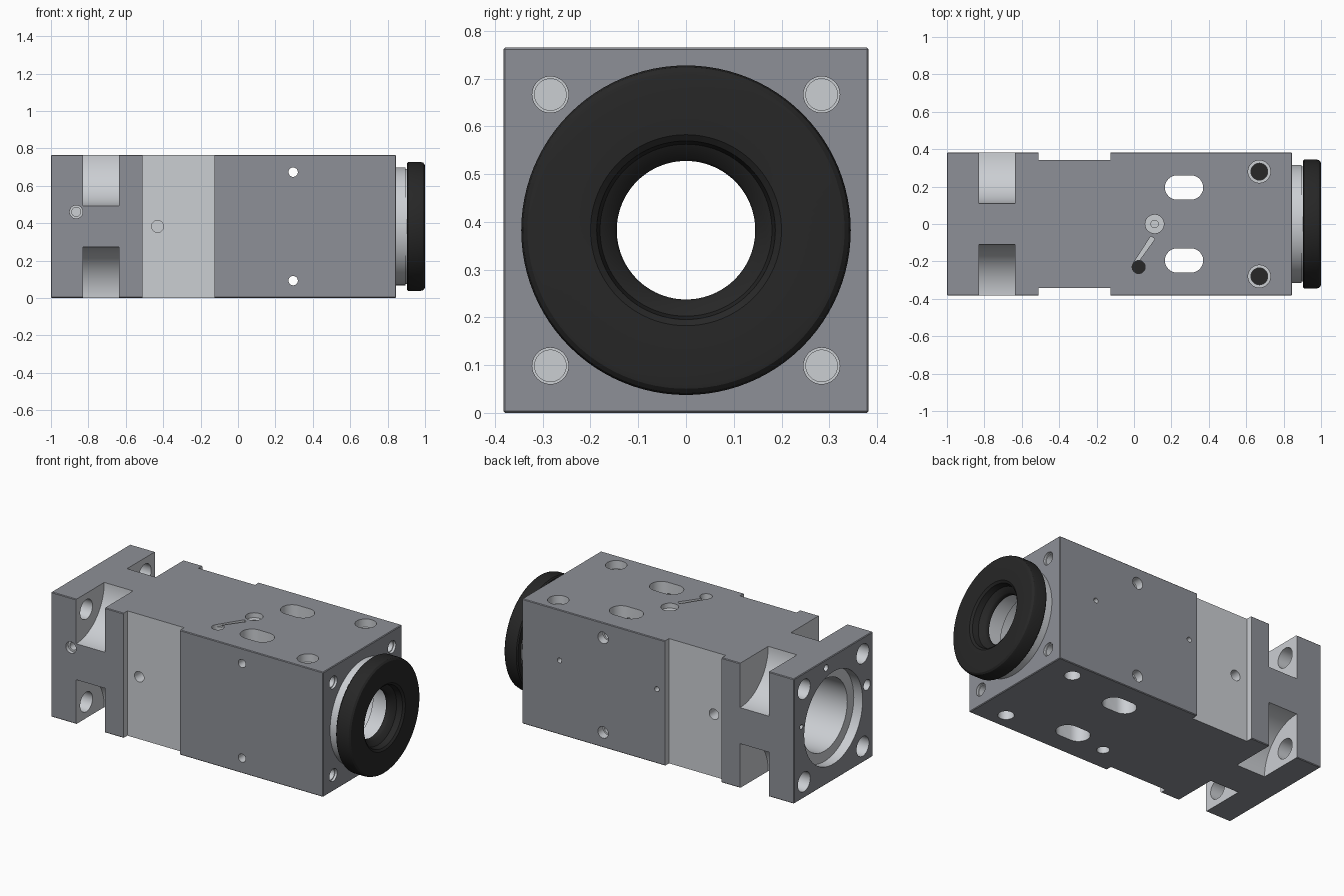
import bpy, bmesh
from math import radians, cos, sin, pi
from mathutils import Matrix, Vector

if "Cube" in bpy.data.objects:
    bpy.data.objects.remove(bpy.data.objects["Cube"])

H, CZ = 0.3825, 0.3825          # half width, axis height


def material(name, c):
    m = bpy.data.materials.new(name)
    m.diffuse_color = (*c, 1)
    m.use_nodes = True
    m.node_tree.nodes["Principled BSDF"].inputs["Base Color"].default_value = m.diffuse_color
    return m


DARK = material("dark_metal", (0.27, 0.28, 0.31))
LIGHT = material("light_metal", (0.6, 0.62, 0.65))
BLACK = material("black_rubber", (0.02, 0.02, 0.02))


def finish(name, bm, mat):
    bmesh.ops.recalc_face_normals(bm, faces=bm.faces)
    me = bpy.data.meshes.new(name)
    bm.to_mesh(me)
    bm.free()
    me.materials.append(mat)
    ob = bpy.data.objects.new(name, me)
    bpy.context.collection.objects.link(ob)
    return ob


def box(name, lo, hi, mat=LIGHT):
    bm = bmesh.new()
    bmesh.ops.create_cube(bm, size=1)
    lo, hi = Vector(lo), Vector(hi)
    for v in bm.verts:
        v.co = (lo + hi) / 2 + v.co * (hi - lo)
    return finish(name, bm, mat)


def rod(name, a, b, r, mat=LIGHT, n=40):
    """Cylinder from point a to point b."""
    a, b = Vector(a), Vector(b)
    bm = bmesh.new()
    rot = Vector((0, 0, 1)).rotation_difference(b - a).to_matrix().to_4x4()
    bmesh.ops.create_cone(bm, cap_ends=True, segments=n, radius1=r, radius2=r,
                          depth=(b - a).length, matrix=Matrix.Translation((a + b) / 2) @ rot)
    return finish(name, bm, mat)


def prism(name, pts, z0, z1, mat=LIGHT):
    bm = bmesh.new()
    f = bm.faces.new([bm.verts.new((x, y, z0)) for x, y in pts])
    top = bmesh.ops.extrude_face_region(bm, geom=[f])["geom"]
    for v in top:
        if isinstance(v, bmesh.types.BMVert):
            v.co.z = z1
    return finish(name, bm, mat)


def lathe(name, profile, mat, n=96):
    """Closed (x, radius) profile turned about the body axis."""
    bm = bmesh.new()
    rings = [[bm.verts.new((x, r * cos(2 * pi * i / n), CZ + r * sin(2 * pi * i / n)))
              for i in range(n)] for x, r in profile]
    for j, a in enumerate(rings):
        b = rings[(j + 1) % len(rings)]
        for i in range(n):
            k = (i + 1) % n
            bm.faces.new((a[i], a[k], b[k], b[i]))
    return finish(name, bm, mat)


def activate(ob):
    bpy.ops.object.select_all(action='DESELECT')
    ob.select_set(True)
    bpy.context.view_layer.objects.active = ob


def smooth(ob):
    activate(ob)
    bpy.ops.object.shade_smooth_by_angle(angle=radians(30))


# Main block with slightly broken edges
body = box("main_body", (-1, -H, 0), (0.845, H, 2 * CZ), DARK)
bev = body.modifiers.new("edges", 'BEVEL')
bev.width, bev.segments = 0.004, 1
activate(body)
bpy.ops.object.modifier_apply(modifier="edges")

# Stepped central bore
cuts = [rod("bore", (-1.1, 0, CZ), (0.78, 0, CZ), 0.22, n=80),
        rod("bore_step", (-1.1, 0, CZ), (-0.94, 0, CZ), 0.283, n=80),
        rod("bore_exit", (0.7, 0, CZ), (0.9, 0, CZ), 0.195, n=80)]
T = 2 * CZ
plugs = []
for s in (-1, 1):
    # Side recesses
    cuts.append(box("side_recess", (-0.51, min(s * 0.343, s * 0.5), -0.1),
                    (-0.125, max(s * 0.343, s * 0.5), T + 0.1)))
    cuts.append(rod("recess_hole", (-0.43, s * 0.24, CZ), (-0.43, s * 0.45, CZ), 0.032))
    # Slots through the block
    arc = [radians(-90 + 15 * i) for i in range(13)]
    slot = [(0.305 + 0.065 * cos(a), s * 0.195 + 0.065 * sin(a)) for a in arc]
    slot += [(0.23 - 0.065 * cos(a), s * 0.195 - 0.065 * sin(a)) for a in arc]
    cuts.append(prism("slot", slot, -0.1, T + 0.1))
    # Top screw holes
    x, y = 0.67, s * 0.28
    cuts.append(rod("top_counterbore", (x, y, T - 0.05), (x, y, T + 0.1), 0.06))
    cuts.append(rod("top_hole", (x, y, -0.1), (x, y, T + 0.1), 0.045))
    plugs.append(rod("top_screw", (x, y, 0.1), (x, y, T - 0.1), 0.046, BLACK))
    # Cross holes through the sides
    z = CZ + s * 0.29
    cuts.append(rod("cross_hole", (0.295, -0.5, z), (0.295, 0.5, z), 0.025))
    cuts.append(rod("cross_counterbore", (0.295, H - 0.05, z), (0.295, 0.5, z), 0.035))
    for t in (-1, 1):
        # Corner notches, flange bolt holes and front face holes
        cuts.append(rod("corner_notch", (-0.83, s * H, CZ + t * H),
                        (-0.635, s * H, CZ + t * H), 0.272, n=96))
        y, z = s * 0.284, CZ + t * 0.284
        cuts.append(rod("flange_hole", (-1.1, y, z), (-0.75, y, z), 0.06))
        cuts.append(rod("front_hole", (0.745, y, z), (0.9, y, z), 0.033))
        cuts.append(rod("front_hole_rim", (0.83, y, z), (0.9, y, z), 0.038))

# Small holes on sides, rear and top
for a, b, r in [((-0.865, -0.5, 0.46), (-0.865, -0.36, 0.46), 0.035),
                ((-0.865, -0.5, 0.46), (-0.865, -0.31, 0.46), 0.024),
                ((0.59, 0.33, 0.455), (0.59, 0.5, 0.455), 0.015),
                ((-0.07, 0.33, 0.455), (-0.07, 0.5, 0.455), 0.015),
                ((-1.1, 0.07, 0.715), (-0.93, 0.07, 0.715), 0.02),
                ((-1.1, -0.325, 0.46), (-0.93, -0.325, 0.46), 0.032),
                ((-1.1, 0.31, 0.445), (-0.95, 0.31, 0.445), 0.014),
                ((0.11, 0, T - 0.03), (0.11, 0, T + 0.1), 0.05),
                ((0.11, 0, T - 0.09), (0.11, 0, T + 0.1), 0.02),
                ((0.025, -0.23, -0.1), (0.025, -0.23, T + 0.1), 0.035)]:
    cuts.append(rod("small_hole", a, b, r))
plugs.append(rod("set_screw", (0.025, -0.23, 0.06), (0.025, -0.23, T - 0.04), 0.036, BLACK))

# Tapered groove on top
cuts.append(prism("groove", [(0.09, -0.065), (0.112, -0.08), (0.018, -0.21), (-0.004, -0.21)],
                  T - 0.015, T + 0.1))

# Cut the block
for c in cuts:
    m = body.modifiers.new("cut", 'BOOLEAN')
    m.operation, m.solver, m.object = 'DIFFERENCE', 'EXACT', c
    m.material_mode = 'TRANSFER'
    c.hide_render = True
    activate(body)
    bpy.ops.object.modifier_apply(modifier=m.name)
for c in cuts:
    bpy.data.objects.remove(c)

# Collar and rubber end ring
collar = lathe("collar_ring", [(0.84, 0.195), (0.84, 0.315), (0.895, 0.315), (0.895, 0.308),
                               (0.915, 0.308), (0.915, 0.195)], LIGHT)
ring = lathe("rubber_ring", [(0.903, 0.145), (0.903, 0.338), (0.91, 0.345), (0.975, 0.345),
                             (0.99, 0.341), (0.998, 0.332), (1.0, 0.322), (0.995, 0.2),
                             (0.985, 0.187), (0.95, 0.18), (0.93, 0.15), (0.92, 0.145)], BLACK)

for ob in [body, collar, ring] + plugs:
    smooth(ob)
